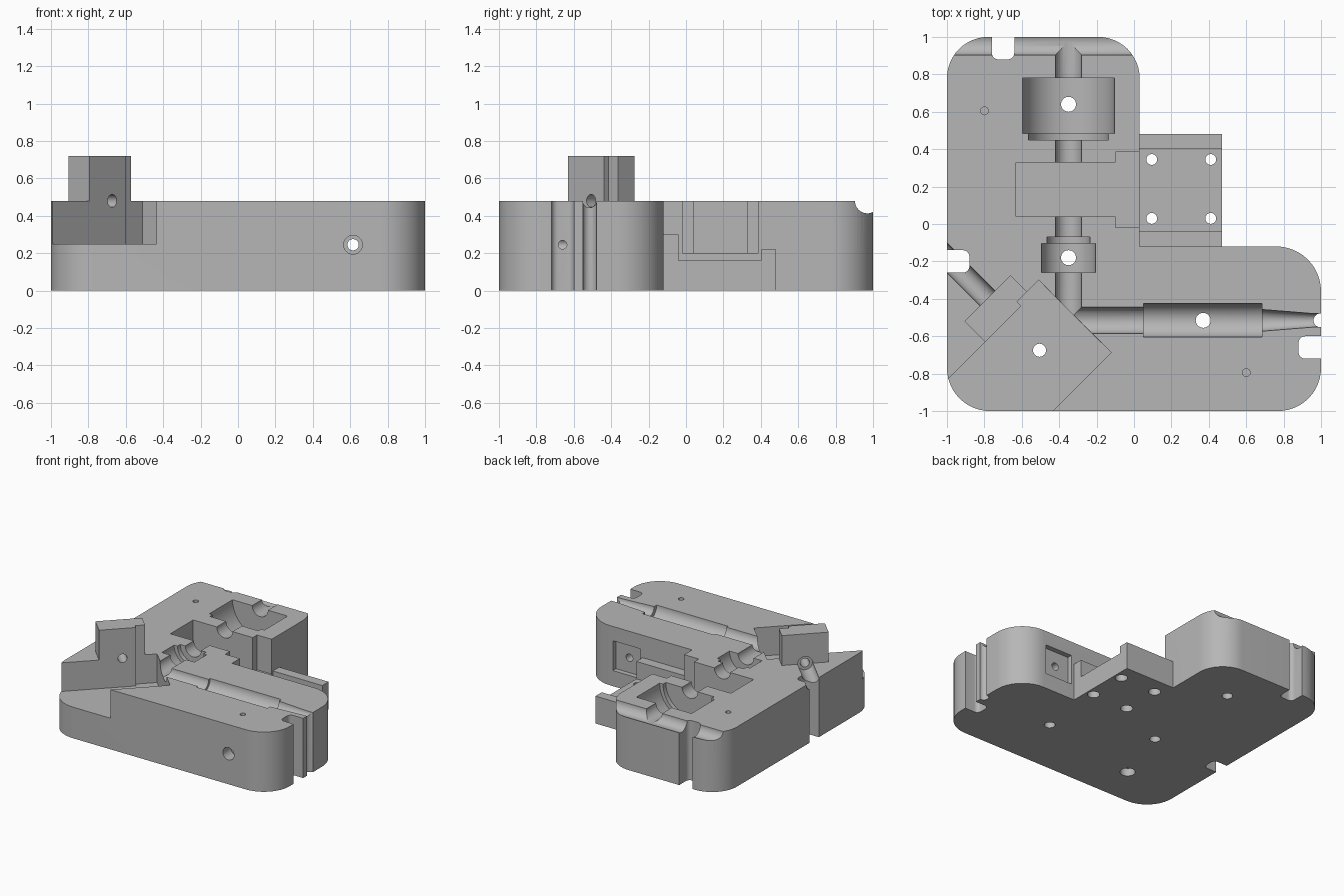
import bpy, bmesh, math
from mathutils import Vector

old = bpy.data.objects.get("Cube")
if old:
    bpy.data.objects.remove(old, do_unlink=True)

TOP = 0.48
grey = bpy.data.materials.new("light grey")
grey.use_nodes = True
grey.diffuse_color = (0.47, 0.47, 0.47, 1)
grey.node_tree.nodes["Principled BSDF"].inputs["Base Color"].default_value = grey.diffuse_color


def finish(bm, name):
    bmesh.ops.recalc_face_normals(bm, faces=bm.faces)
    mesh = bpy.data.meshes.new(name)
    bm.to_mesh(mesh)
    bm.free()
    mesh.materials.append(grey)
    ob = bpy.data.objects.new(name, mesh)
    bpy.context.collection.objects.link(ob)
    return ob


def prism(name, corners, z0, z1, steps=12):
    """Upright prism; each corner is (x, y) or (x, y, fillet radius)."""
    outline = []
    for i, c in enumerate(corners):
        p = Vector(c[:2])
        r = c[2] if len(c) > 2 else 0
        if not r:
            outline.append(p)
            continue
        a = (Vector(corners[i - 1][:2]) - p).normalized()
        b = (Vector(corners[(i + 1) % len(corners)][:2]) - p).normalized()
        # right-angled corner: arc from the first side to the second
        for k in range(steps + 1):
            t = k / steps * math.pi / 2
            outline.append(p + a * r * (1 - math.sin(t)) + b * r * (1 - math.cos(t)))
    bm = bmesh.new()
    face = bm.faces.new([bm.verts.new((p.x, p.y, z0)) for p in outline])
    ext = bmesh.ops.extrude_face_region(bm, geom=[face])["geom"]
    bmesh.ops.translate(bm, vec=(0, 0, z1 - z0),
                        verts=[v for v in ext if isinstance(v, bmesh.types.BMVert)])
    return finish(bm, name)


def box(name, x0, x1, y0, y1, z0, z1):
    return prism(name, [(x0, y0), (x1, y0), (x1, y1), (x0, y1)], z0, z1)


def rod(name, p0, p1, r0, r1=None, sides=48):
    """Cylinder or cone between two points."""
    p0, p1 = Vector(p0), Vector(p1)
    d = p1 - p0
    bm = bmesh.new()
    bmesh.ops.create_cone(bm, cap_ends=True, segments=sides, radius1=r0,
                          radius2=r0 if r1 is None else r1, depth=d.length)
    bm.transform(d.to_track_quat('Z', 'Y').to_matrix().to_4x4())
    bmesh.ops.translate(bm, vec=(p0 + p1) / 2, verts=bm.verts)
    return finish(bm, name)


def diag(s, u):
    """Point from diagonal coordinates s = x + y and u = x - y."""
    return ((s + u) / 2, (s - u) / 2)


def diag_box(name, s0, s1, u0, u1, z0, z1):
    return prism(name, [diag(s0, u0), diag(s1, u0), diag(s1, u1), diag(s0, u1)], z0, z1)


# L-shaped body with rounded outer corners
body = prism("fixture_body", [(-1, -1, .23), (1, -1, .23), (1, -.12, .24), (.03, -.12),
                              (.03, 1, .22), (-1, 1, .22)], 0, TOP)


def combine(tool, operation='DIFFERENCE'):
    tool.hide_render = True
    mod = body.modifiers.new("shape", 'BOOLEAN')
    mod.operation, mod.solver, mod.object = operation, 'EXACT', tool
    bpy.context.view_layer.objects.active = body
    bpy.ops.object.modifier_apply(modifier=mod.name)
    bpy.data.objects.remove(tool, do_unlink=True)


# Side ledge with a channel, and the raised diagonal guide block
combine(box("ledge", -.05, .47, -.17, .48, 0, .16), 'UNION')
combine(box("ledge_front_wall", -.05, .47, -.17, -.04, 0, .30), 'UNION')
combine(box("ledge_back_wall", -.05, .47, .40, .48, 0, .22), 'UNION')
combine(diag_box("guide_block", -1.425, -.935, -.385, -.1, .4, .72), 'UNION')

# Diagonal corner pocket with a relief step
combine(diag_box("corner_pocket", -2.4, -.81, -.165, .565, .25, 1))
combine(diag_box("corner_relief", -1.04, -.81, -.21, 0, .25, 1))

# Stepped flat-bottomed pocket opening over the ledge
combine(prism("cross_pocket", [(-.63, .04), (-.10, .04), (-.10, -.02), (.1, -.02), (.1, .385),
                               (-.10, .385), (-.10, .33), (-.63, .33)], .2, 1))

# Half-round grooves and round pockets along the y direction: start, end, radius
X = -.35
for y0, y1, r in [(-.515, .97, .07), (.485, .78, .245), (.45, .5, .215),
                  (-.26, -.105, .145), (-.12, -.07, .115)]:
    combine(rod("groove", (X, y0, TOP), (X, y1, TOP), r))

# Grooves along the x direction, with a taper at the end
Y = -.515
for x0, x1, r0, r1 in [(X, .1, .07, .07), (.05, .685, .09, .09),
                       (.66, .95, .06, .037), (.94, 1.1, .037, .037)]:
    combine(rod("groove", (x0, Y, TOP), (x1, Y, TOP), r0, r1))
combine(rod("back_groove", (-1.2, .97, TOP), (.2, .97, TOP), .067))

# Diagonal groove and bore through the guide block
combine(rod("diagonal_groove", (*diag(-1.18, -1.2), TOP), (*diag(-1.18, -.36), TOP), .057))
combine(rod("guide_bore", (*diag(-1.18, -.5), TOP), (*diag(-1.18, 0), TOP), .034))

# Edge slots with rounded inner corners
R = .035
combine(prism("right_slot", [(.88, -.72, R), (1.2, -.72), (1.2, -.6), (.88, -.6, R)], -.1, 1, 6))
combine(prism("left_slot", [(-1.2, -.26), (-.88, -.26, R), (-.88, -.14, R), (-1.2, -.14)], -.1, 1, 6))
combine(prism("back_slot", [(-.76, .88, R), (-.64, .88, R), (-.64, 1.2), (-.76, 1.2)], -.1, 1, 6))
combine(rod("end_notch", (.997, Y, -.1), (.997, Y, 1), .037))

# Vertical through holes: x, y, radius, wider radius underneath
holes = [(X, .64, .04, 0), (X, -.18, .04, 0), (.37, Y, .04, 0), (-.505, -.675, .035, .056)]
holes += [(x, y, .029, .045) for x in (.095, .41) for y in (.03, .345)]
for x, y, r, wide in holes:
    combine(rod("hole", (x, y, -.1), (x, y, .6), r, sides=32))
    if wide:
        combine(rod("counterbore", (x, y, -.1), (x, y, .06), wide, sides=32))

# Shallow locating holes in the top face
for x, y in [(-.8, .605), (.6, -.795)]:
    combine(rod("locating_hole", (x, y, .38), (x, y, .6), .021, sides=24))

# Cross bolt hole, its counterbore, the square nut recess and the side set hole
BX, BZ = .615, .245
combine(box("nut_recess", BX - .12, BX + .12, -.16, 0, BZ - .12, BZ + .12))
combine(rod("bolt_hole", (BX, -1.1, BZ), (BX, 0, BZ), .03, sides=32))
combine(rod("bolt_counterbore", (BX, -1.1, BZ), (BX, -.9, BZ), .05, sides=32))
combine(rod("set_hole", (BX, -.66, BZ), (.95, -.66, BZ), .023, sides=24))

# Smooth rounded walls, crisp edges
bpy.ops.object.select_all(action='DESELECT')
body.select_set(True)
bpy.context.view_layer.objects.active = body
bpy.ops.object.shade_smooth_by_angle(angle=math.radians(25))
